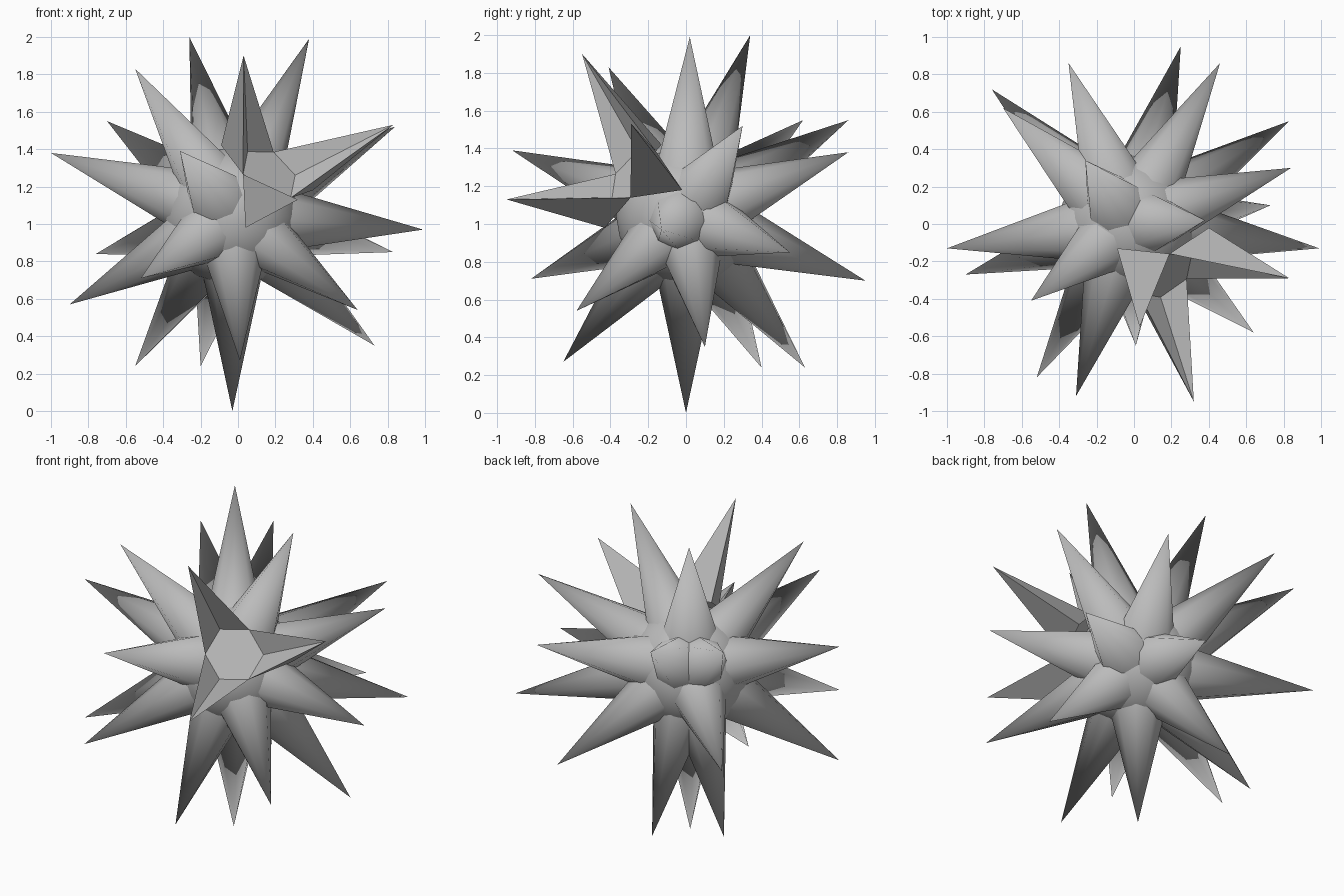
import bpy
import bmesh
from math import cos, pi, radians, sin
from mathutils import Matrix, Vector

cube = bpy.data.objects.get("Cube")
if cube:
    bpy.data.objects.remove(cube, do_unlink=True)

CENTRE = Vector((-0.03, 0.0, 1.04))
SIDES = 8
ROOT_RADIUS = 0.225

grey = bpy.data.materials.new("plain_grey")
grey.use_nodes = True
colour = (0.5, 0.5, 0.5, 1)
grey.diffuse_color = colour
grey.node_tree.nodes["Principled BSDF"].inputs["Base Color"].default_value = colour


def add_object(name, bm, smooth_angle):
    bm.normal_update()
    mesh = bpy.data.meshes.new(name)
    bm.to_mesh(mesh)
    bm.free()
    mesh.materials.append(grey)
    obj = bpy.data.objects.new(name, mesh)
    bpy.context.collection.objects.link(obj)
    bpy.ops.object.select_all(action="DESELECT")
    obj.select_set(True)
    bpy.context.view_layer.objects.active = obj
    bpy.ops.object.shade_smooth_by_angle(angle=radians(smooth_angle))


def add_spike(name, tip):
    """Smooth cone from the centre to the tip."""
    axis = tip - CENTRE
    frame = axis.to_track_quat("Z", "Y").to_matrix().to_4x4()
    frame.translation = (CENTRE + tip) / 2
    bm = bmesh.new()
    bmesh.ops.create_cone(bm, cap_ends=True, segments=SIDES, radius1=ROOT_RADIUS,
                          radius2=0, depth=axis.length, matrix=frame)
    bmesh.ops.remove_doubles(bm, verts=bm.verts, dist=0.0001)
    add_object(name, bm, 75)


def add_pyramid(name, tip, ring):
    """Flat-sided spike on a ring of core corners, listed anticlockwise."""
    bm = bmesh.new()
    base = [bm.verts.new(p) for p in ring]
    apex = bm.verts.new(tip)
    for a, b in zip(base, base[1:] + base[:1]):
        bm.faces.new((a, b, apex))
    add_object(name, bm, 20)


# Open hexagonal mount
mount_axis = Vector((0.485, -0.68, 0.551)).normalized()
mount_x = Vector((0.83, 0.56, 0))
mount_x = (mount_x - mount_axis * mount_x.dot(mount_axis)).normalized()
mount_y = mount_axis.cross(mount_x)
hexagon = [CENTRE + mount_axis * 0.405
           + (mount_x * cos(k * pi / 3) + mount_y * sin(k * pi / 3)) * 0.17
           for k in range(6)]
bm = bmesh.new()
bm.faces.new([bm.verts.new(p) for p in hexagon])
add_object("hexagon_mount", bm, 20)

# Flat spikes on every other corner of the mount: hexagon corner, tip, outer corner
mount_spikes = [
    (2, (0.03, -0.55, 1.90), (-0.09, -0.13, 1.42)),
    (0, (0.83, -0.29, 1.53), (0.40, -0.02, 1.18)),
    (4, (0.32, -0.95, 1.13), (0.04, -0.43, 0.98)),
]
for k, tip, outer in mount_spikes:
    ring = [hexagon[(k + 1) % 6], hexagon[k], hexagon[k - 1], Vector(outer)]
    add_pyramid(f"mount_spike_{k // 2 + 1}", Vector(tip), ring[::1])

# Remaining spikes, from top to bottom
tips = [
    (-0.26, 0.34, 2.00), (0.38, 0.02, 1.99), (-0.55, -0.41, 1.83),
    (-0.70, 0.62, 1.55), (-0.35, 0.86, 1.55), (0.84, 0.30, 1.52),
    (-0.31, -0.92, 1.39), (-1.00, -0.13, 1.38), (0.46, 0.86, 1.38),
    (0.99, -0.13, 0.97), (0.83, 0.55, 0.85), (-0.76, 0.72, 0.84),
    (-0.52, -0.82, 0.71), (0.25, 0.95, 0.70), (-0.90, -0.27, 0.57),
    (0.64, -0.58, 0.54), (0.73, 0.10, 0.35), (0.01, -0.65, 0.27),
    (-0.55, 0.40, 0.24), (-0.20, 0.63, 0.24), (-0.03, 0.00, 0.00),
]
for i, tip in enumerate(tips):
    add_spike(f"spike_{i + 1}", Vector(tip))

# Core filling the gaps between spike roots
bm = bmesh.new()
bmesh.ops.create_icosphere(bm, subdivisions=3, radius=0.37,
                           matrix=Matrix.Translation(CENTRE))
add_object("core", bm, 40)
